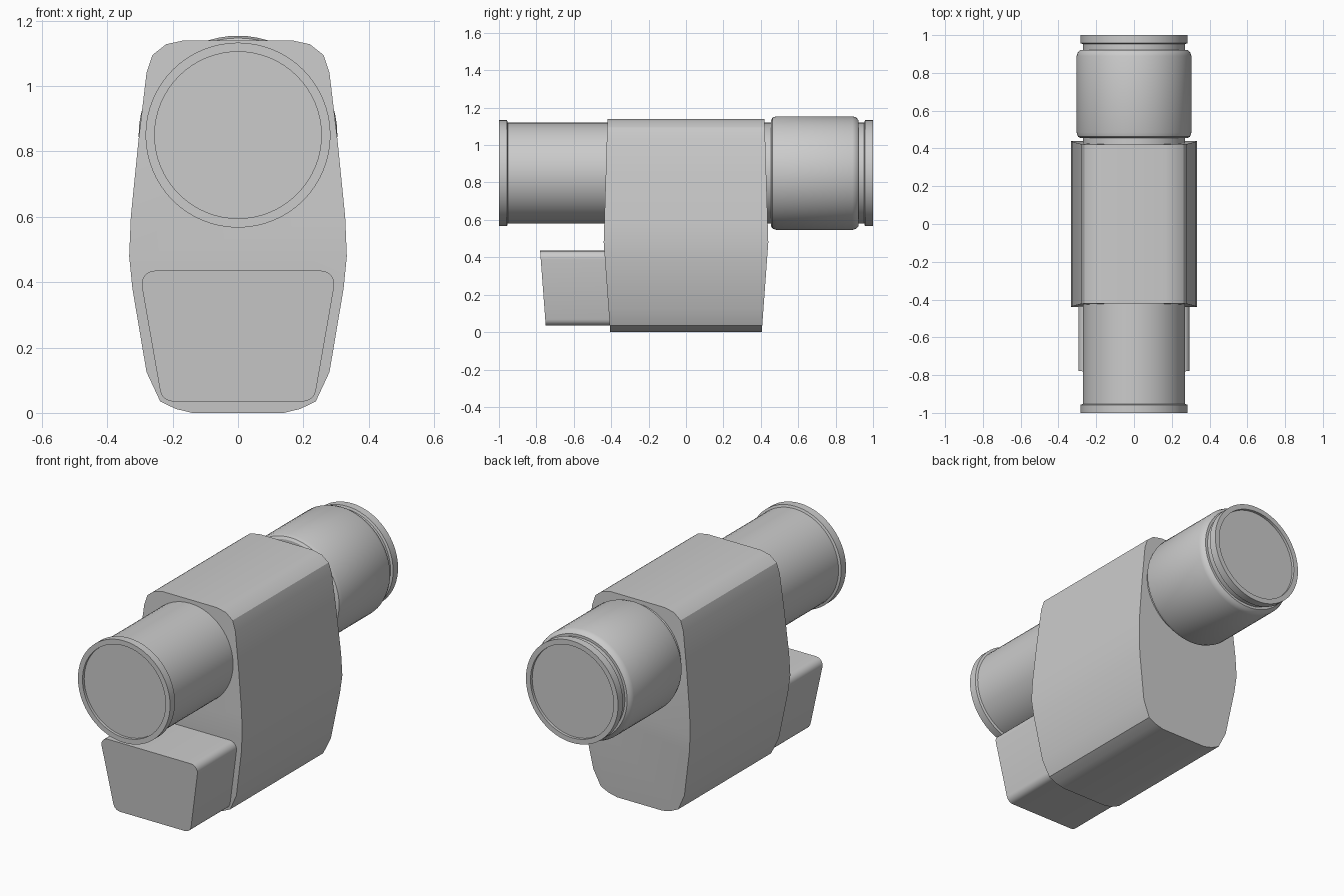
import bpy, bmesh, math
from mathutils import Matrix

if "Cube" in bpy.data.objects:
    bpy.data.objects.remove(bpy.data.objects["Cube"])


def finish(name, bm, angle=30):
    bmesh.ops.recalc_face_normals(bm, faces=bm.faces)
    mesh = bpy.data.meshes.new(name)
    bm.to_mesh(mesh)
    bm.free()
    ob = bpy.data.objects.new(name, mesh)
    bpy.context.collection.objects.link(ob)
    bpy.ops.object.select_all(action='DESELECT')
    ob.select_set(True)
    bpy.context.view_layer.objects.active = ob
    bpy.ops.object.shade_smooth_by_angle(angle=math.radians(angle))
    return ob


def lathe(name, profile, z=0.85, sides=64):
    """Revolve (radius, y) points about a horizontal y axis; ends are capped."""
    bm = bmesh.new()
    rings = []
    for r, y in profile:
        rings.append([bm.verts.new((r * math.cos(2 * math.pi * i / sides), y,
                                    z + r * math.sin(2 * math.pi * i / sides)))
                      for i in range(sides)])
    for a, b in zip(rings, rings[1:]):
        for i in range(sides):
            j = (i + 1) % sides
            bm.faces.new((a[i], a[j], b[j], b[i]))
    bm.faces.new(rings[0])
    bm.faces.new(rings[-1])
    return finish(name, bm)


def loft(name, half, front_y, back_y, split=None):
    """Mirror a half outline (x, z), bottom to top, and span it along y.
    split = index of the outline point where the end faces fold."""
    bm = bmesh.new()
    loop = half + [(-x, z) for x, z in reversed(half)]
    n = len(loop)
    front = [bm.verts.new((x, front_y(z), z)) for x, z in loop]
    back = [bm.verts.new((x, back_y(z), z)) for x, z in loop]
    for i in range(n):
        j = (i + 1) % n
        bm.faces.new((front[i], front[j], back[j], back[i]))
    for ring in (front, back):
        if split is None:
            bm.faces.new(ring)
        else:
            bm.faces.new(ring[split:n - split])
            bm.faces.new(ring[:split + 1] + ring[n - 1 - split:])
    return finish(name, bm)


# Main body: bulged outline, end faces folded at the widest height
body_half = [(0.14, 0), (0.19, 0.012), (0.238, 0.035), (0.28, 0.125),
             (0.323, 0.38), (0.333, 0.48), (0.328, 0.6), (0.305, 0.83),
             (0.28, 1.04), (0.262, 1.095), (0.22, 1.128), (0.165, 1.14)]


def body_depth(z):
    if z < 0.48:
        return 0.405 + (0.44 - 0.405) * z / 0.48
    return 0.44 - 0.02 * (z - 0.48) / 0.66


loft("main_body", body_half, lambda z: -body_depth(z), body_depth, split=5)


# Lower front box: tapered with rounded corners and a leaning front face
def corner(cx, cz, r, start, end, steps=5):
    return [(cx + r * math.cos(math.radians(start + (end - start) * i / steps)),
             cz + r * math.sin(math.radians(start + (end - start) * i / steps)))
            for i in range(steps + 1)]


box_half = corner(0.199, 0.075, 0.04, -90, -9) + corner(0.255, 0.395, 0.04, -9, 90)
loft("lower_front_box", box_half,
     lambda z: -0.75 - 0.03 * (z - 0.035) / 0.4, lambda z: -0.3)

# Long tube through the body with an end rim and shallow recess on both ends
end = [(0.255, 0.985), (0.255, 1.0), (0.283, 1.0), (0.283, 0.957), (0.27, 0.953)]
lathe("main_tube", [(r, -y) for r, y in end] + end[::-1])

# Wide rear drum with rounded edges
lathe("rear_drum", [(0.26, 0.455), (0.284, 0.455), (0.297, 0.463), (0.304, 0.485),
                    (0.304, 0.89), (0.297, 0.91), (0.284, 0.922), (0.26, 0.922)])
